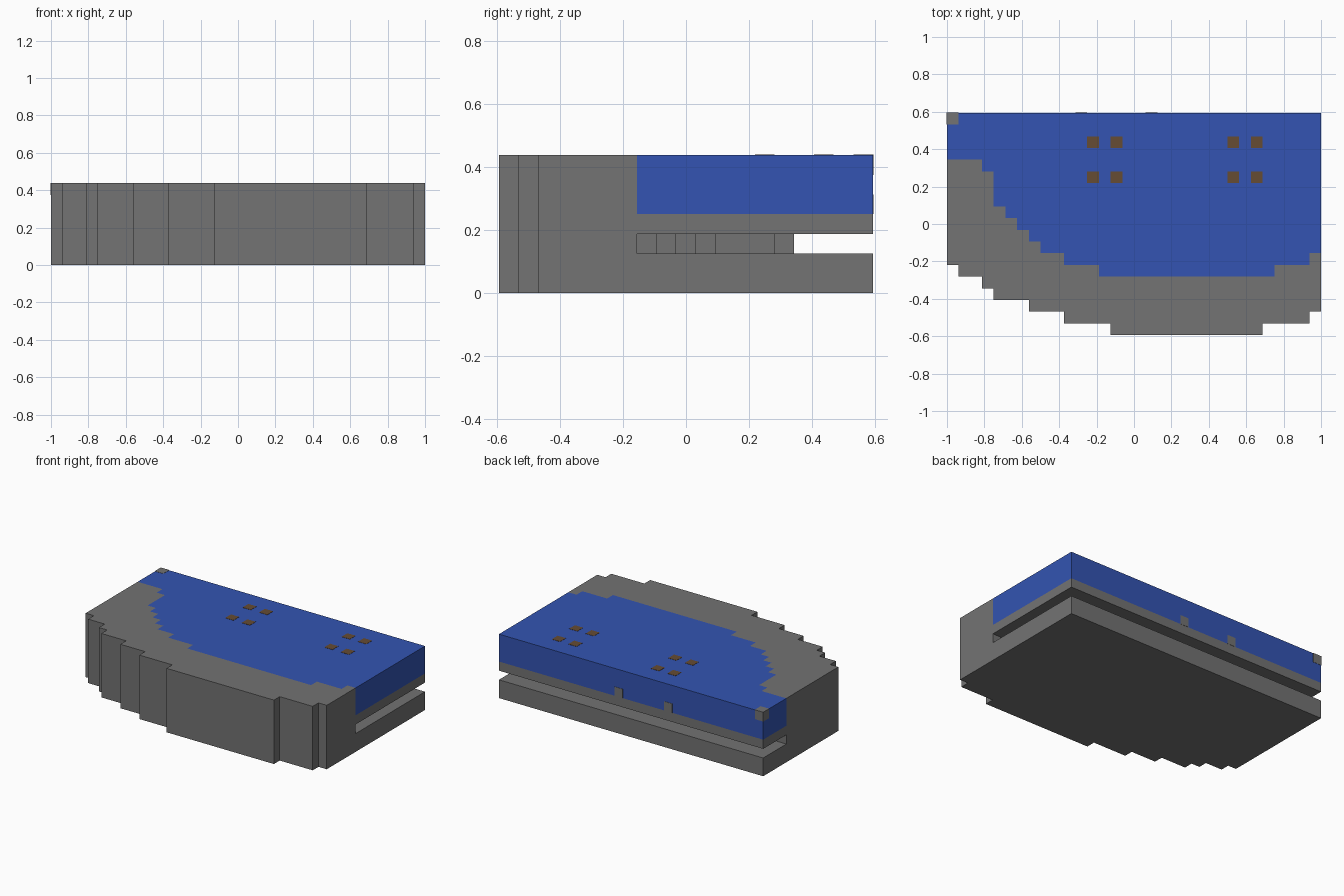
import bpy
import bmesh

cube = bpy.data.objects.get("Cube")
if cube:
    bpy.data.objects.remove(cube, do_unlink=True)

U = 1 / 16             # one block
W, D, H = 32, 19, 7    # size in blocks
PROUD = 0.0015         # how far inlaid plates stand out


def material(name, rgb):
    lin = [((c / 255 + 0.055) / 1.055) ** 2.4 for c in rgb] + [1]
    mat = bpy.data.materials.new(name)
    mat.use_nodes = True
    mat.diffuse_color = lin
    mat.node_tree.nodes["Principled BSDF"].inputs["Base Color"].default_value = lin
    return mat


GREY = material("stone grey", (115, 115, 115))
BLUE = material("deep blue", (51, 84, 178))
BROWN = material("dark brown", (102, 76, 51))


def staircase(steps):
    """Turn (start column, depth) steps into a left-to-right stepped line."""
    ends = [s[0] for s in steps[1:]] + [W]
    return [p for (x, y), e in zip(steps, ends) for p in ((x, y), (e, y))]


def prism(name, outline, z0, z1, mat):
    """Extrude a flat outline, given in blocks, from z0 to z1."""
    bm = bmesh.new()
    base = [bm.verts.new(((x - W / 2) * U, (y - D / 2) * U, z0 * U)) for x, y in outline]
    face = bm.faces.new(base)
    ext = bmesh.ops.extrude_face_region(bm, geom=[face])["geom"]
    top = [v for v in ext if isinstance(v, bmesh.types.BMVert)]
    bmesh.ops.translate(bm, verts=top, vec=(0, 0, (z1 - z0) * U))
    bmesh.ops.recalc_face_normals(bm, faces=bm.faces)
    mesh = bpy.data.meshes.new(name)
    bm.to_mesh(mesh)
    bm.free()
    mesh.materials.append(mat)
    obj = bpy.data.objects.new(name, mesh)
    bpy.context.collection.objects.link(obj)
    return obj


def block(name, x0, x1, y0, y1, z0, z1, mat):
    return prism(name, [(x0, y0), (x1, y0), (x1, y1), (x0, y1)], z0, z1, mat)


# Stepped front edge, and the stepped line between the rim and the blue top
front = staircase([(0, 6), (1, 5), (3, 4), (4, 3), (7, 2), (10, 1),
                   (14, 0), (27, 1), (31, 2)])
inner = staircase([(0, 15), (3, 14), (4, 11), (5, 10), (6, 9), (7, 8), (8, 7),
                   (10, 6), (13, 5), (28, 6), (31, 7)])
back = inner + [(W, D), (0, D)]

# Full-height front rim, then the slabs behind it with an open slot between
prism("front_rim", front + inner[::-1], 0, H, GREY)
prism("base_slab", back, 0, 2, GREY)
prism("deck_slab", back, 3, 4, GREY)
prism("blue_top", back, 4, H, BLUE)

p = PROUD / U

# Brown squares on the top, in two groups of four
for x in (12, 14, 24, 26):
    for y in (13, 16):
        block("top_square", x, x + 1, y, y + 1, H - p, H + p, BROWN)

# Grey notches along the back, and the grey corner block
for x in (11, 17):
    block("back_notch", x, x + 1, D - p, D + p, 4, 5, GREY)
block("corner_block", -p, 1, D - 1, D + p, H - 1, H + p, GREY)
